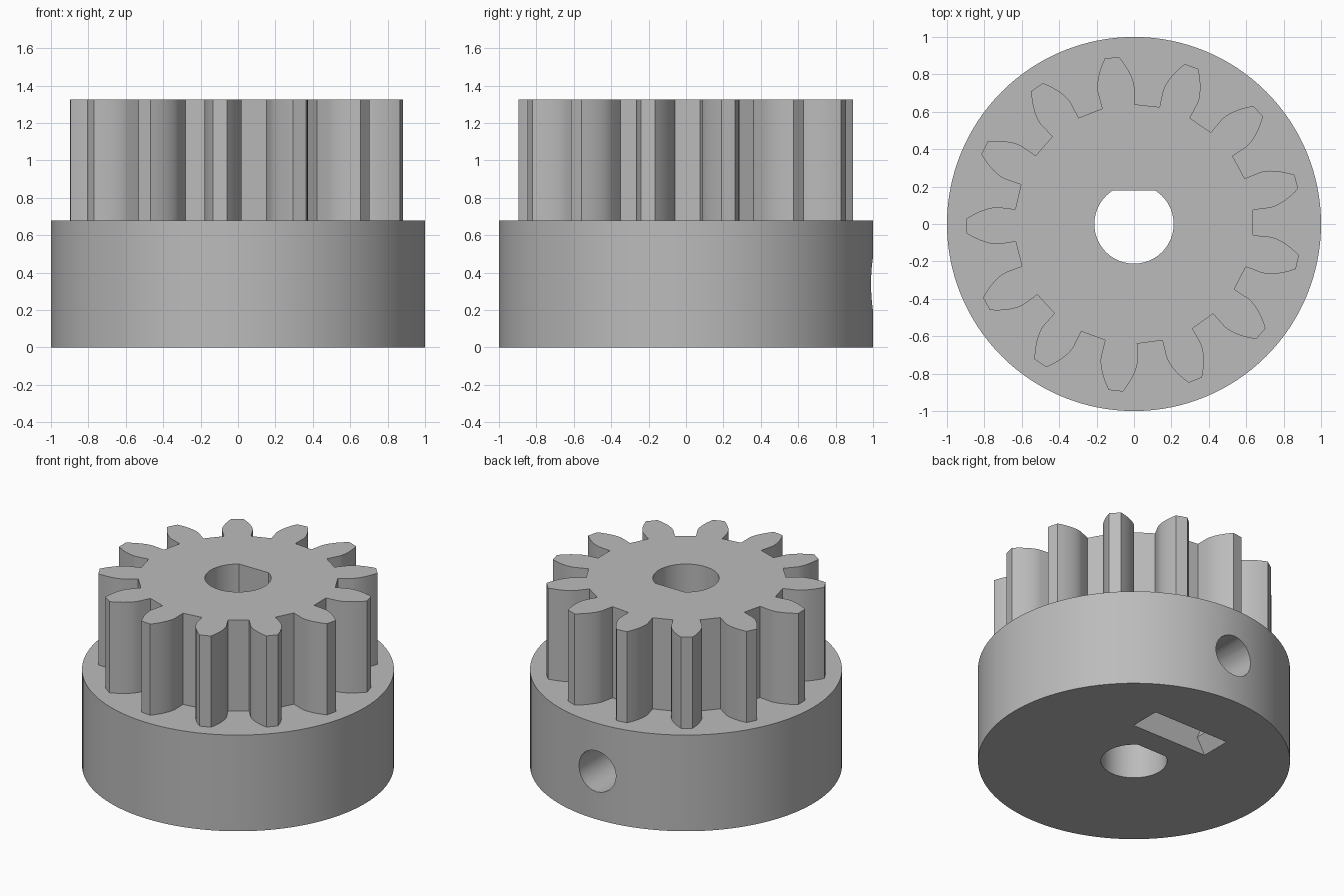
import bpy, bmesh, math
from mathutils import Matrix

if "Cube" in bpy.data.objects:
    bpy.data.objects.remove(bpy.data.objects["Cube"])

TEETH, MODULE = 13, 0.1197
PITCH_R = TEETH * MODULE / 2
BASE_R = PITCH_R * math.cos(math.radians(20))
TIP_R, ROOT_R = PITCH_R + MODULE, 0.64
HUB_TOP, TOP, HOLE_Z = 0.68, 1.325, 0.34

grey = bpy.data.materials.new("plain grey")
grey.use_nodes = True
grey.diffuse_color = (0.5, 0.5, 0.5, 1)
grey.node_tree.nodes["Principled BSDF"].inputs["Base Color"].default_value = (0.5, 0.5, 0.5, 1)


def prism(name, outline, low, high, matrix=Matrix()):
    """Extrude a flat outline from low to high, then place it."""
    bm = bmesh.new()
    face = bm.faces.new([bm.verts.new((x, y, low)) for x, y in outline])
    grown = bmesh.ops.extrude_face_region(bm, geom=[face])["geom"]
    bmesh.ops.translate(bm, vec=(0, 0, high - low),
                        verts=[g for g in grown if isinstance(g, bmesh.types.BMVert)])
    bm.transform(matrix)
    bmesh.ops.recalc_face_normals(bm, faces=bm.faces)
    mesh = bpy.data.meshes.new(name)
    bm.to_mesh(mesh)
    bm.free()
    mesh.materials.append(grey)
    obj = bpy.data.objects.new(name, mesh)
    bpy.context.collection.objects.link(obj)
    return obj


def polar(r, a):
    return (r * math.cos(a), r * math.sin(a))


def circle(r, n):
    return [polar(r, 2 * math.pi * i / n) for i in range(n)]


def combine(target, tool, operation):
    """Apply a boolean and discard the tool."""
    mod = target.modifiers.new(operation, 'BOOLEAN')
    mod.operation, mod.object, mod.solver = operation, tool, 'EXACT'
    bpy.context.view_layer.objects.active = target
    bpy.ops.object.modifier_apply(modifier=mod.name)
    bpy.data.objects.remove(tool)


def gear_outline(steps=7):
    """Involute teeth with radial flanks below the base circle."""
    inv = lambda a: math.tan(a) - a
    half = math.pi / (2 * TEETH) + inv(math.radians(20))
    flank = [(ROOT_R, half)]
    for i in range(steps + 1):
        r = BASE_R + (TIP_R - BASE_R) * i / steps
        flank.append((r, half - inv(math.acos(min(1, BASE_R / r)))))
    points = []
    for t in range(TEETH):
        mid = math.pi + math.radians(0.7) + 2 * math.pi * t / TEETH
        points += [polar(r, mid - a) for r, a in flank]
        points += [polar(r, mid + a) for r, a in reversed(flank)]
    return points


# Hub and toothed ring
pinion = prism("pinion_gear", circle(1, 128), 0, HUB_TOP)
combine(pinion, prism("teeth", gear_outline(), HUB_TOP - 0.03, TOP), 'UNION')

# D-shaped shaft bore with its flat towards the back
flat_y, bore_r = 0.178, 0.212
start = math.pi - math.asin(flat_y / bore_r)
sweep = math.pi + 2 * math.asin(flat_y / bore_r)
bore = [polar(bore_r, start + sweep * i / 56) for i in range(57)]
combine(pinion, prism("bore", bore, -0.1, TOP + 0.1), 'DIFFERENCE')

# Captive nut slot, open at the underside
upright = Matrix.Rotation(math.pi / 2, 4, 'X')
side = [(0.297, -0.01), (0.297, 0), (0.235, 0.11), (0.34, HOLE_Z), (0.17, 0.63)]
slot = side + [(-x, z) for x, z in reversed(side)]
combine(pinion, prism("nut_slot", slot, -0.57, -0.35, upright), 'DIFFERENCE')

# Set screw hole from the back of the hub into the bore
place = Matrix.Translation((0, 0, HOLE_Z)) @ upright
combine(pinion, prism("screw_hole", circle(0.145, 24), -1.1, -0.05, place), 'DIFFERENCE')

bpy.ops.object.select_all(action='DESELECT')
pinion.select_set(True)
bpy.context.view_layer.objects.active = pinion
bpy.ops.object.shade_smooth_by_angle(angle=math.radians(25))
